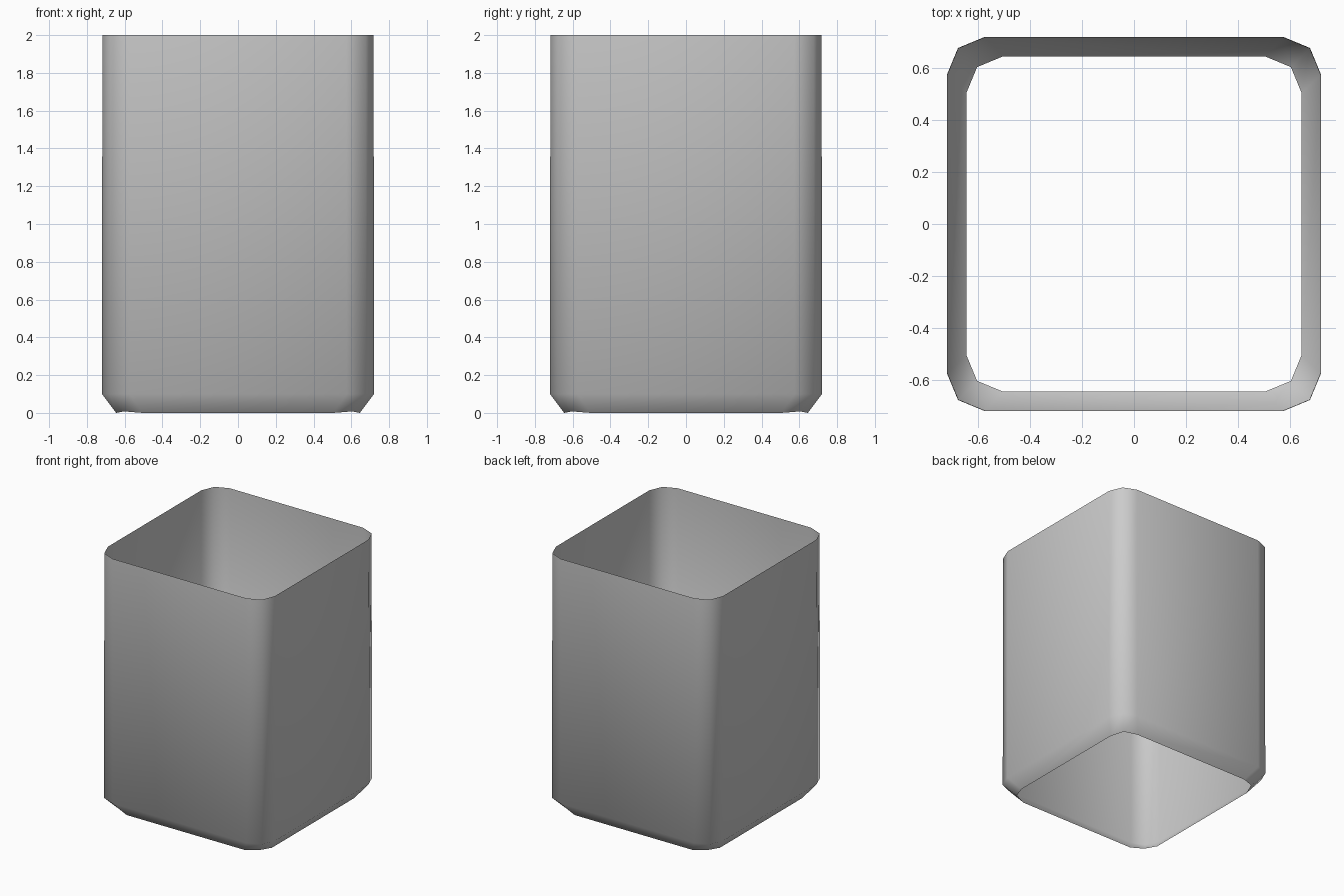
import bpy, bmesh, math

if "Cube" in bpy.data.objects:
    bpy.data.objects.remove(bpy.data.objects["Cube"])


def ring(bm, half, radius, z, corner_lift=0.0):
    """Rounded square loop with two segments per corner."""
    verts = []
    c = half - radius
    for i, (sx, sy) in enumerate(((1, 1), (-1, 1), (-1, -1), (1, -1))):
        for k in range(3):
            a = math.radians(90 * i + 45 * k)
            lift = corner_lift if k == 1 else 0.0
            verts.append(bm.verts.new((sx * c + radius * math.cos(a),
                                       sy * c + radius * math.sin(a), z + lift)))
    return verts


# Thin open sleeve: drawn-in bottom edge, straight walls, open at both ends
profile = [(0.645, 0.14, 0.0, 0.008), (0.72, 0.145, 0.1, 0.0), (0.718, 0.145, 2.0, 0.0)]
bm = bmesh.new()
rings = [ring(bm, *p) for p in profile]
for low, high in zip(rings, rings[1:]):
    n = len(low)
    for i in range(n):
        j = (i + 1) % n
        face = bm.faces.new((low[i], low[j], high[j], high[i]))
        face.smooth = True

mesh = bpy.data.meshes.new("square_sleeve")
bm.to_mesh(mesh)
bm.free()
sleeve = bpy.data.objects.new("square_sleeve", mesh)
bpy.context.collection.objects.link(sleeve)
